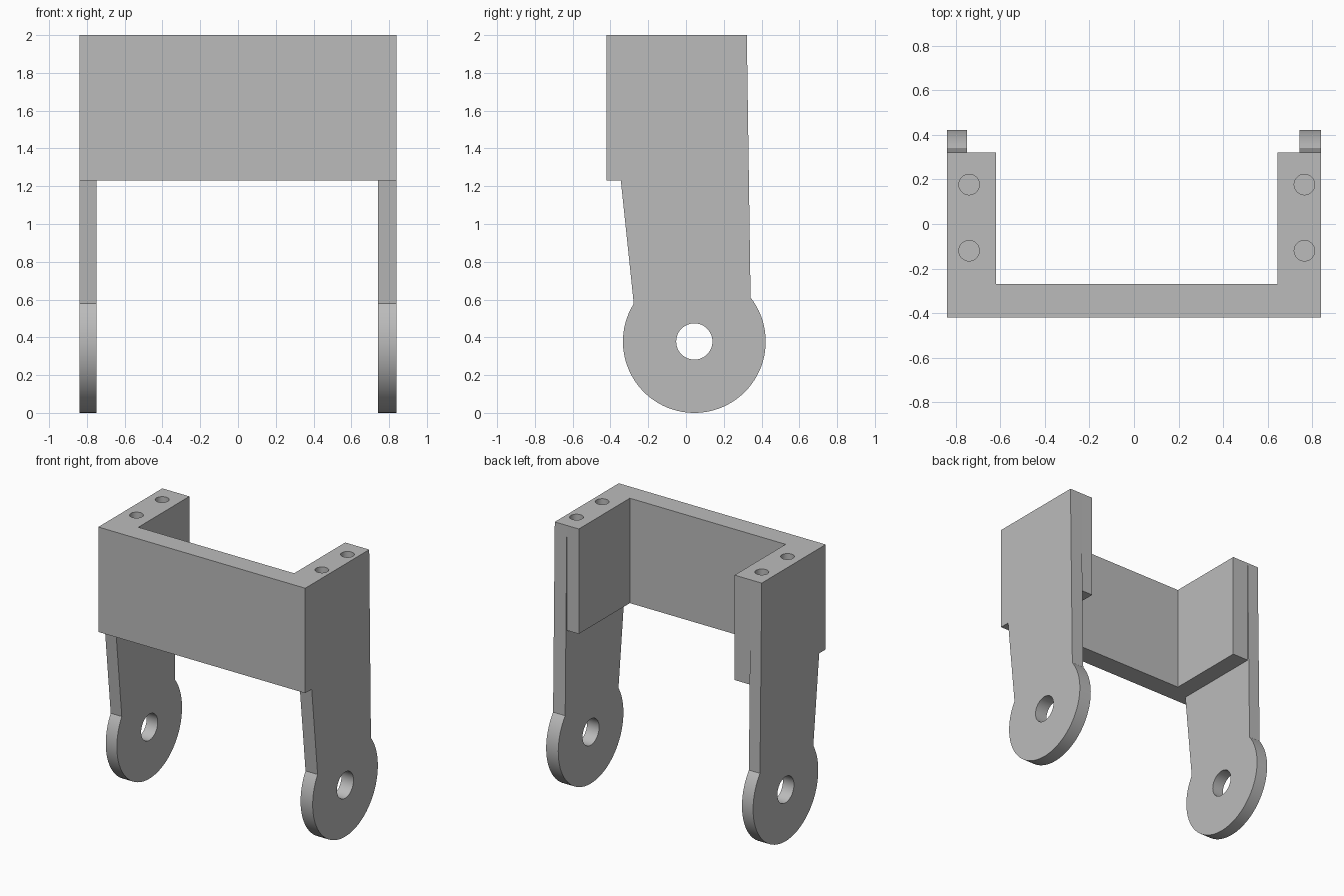
import bpy, bmesh, math
from mathutils import Matrix, Vector

if "Cube" in bpy.data.objects:
    bpy.data.objects.remove(bpy.data.objects["Cube"], do_unlink=True)

grey = bpy.data.materials.new("plain grey")
grey.use_nodes = True
colour = (0.5, 0.5, 0.5, 1)
grey.diffuse_color = colour
grey.node_tree.nodes["Principled BSDF"].inputs["Base Color"].default_value = colour


def add_object(name, bm):
    bmesh.ops.recalc_face_normals(bm, faces=bm.faces[:])
    mesh = bpy.data.meshes.new(name)
    bm.to_mesh(mesh)
    bm.free()
    mesh.materials.append(grey)
    ob = bpy.data.objects.new(name, mesh)
    bpy.context.collection.objects.link(ob)
    return ob


def prism(name, outline, offset):
    """Extrude a closed outline of 3D points along an offset."""
    bm = bmesh.new()
    face = bm.faces.new([bm.verts.new(p) for p in outline])
    new = bmesh.ops.extrude_face_region(bm, geom=[face])["geom"]
    verts = [v for v in new if isinstance(v, bmesh.types.BMVert)]
    bmesh.ops.translate(bm, verts=verts, vec=offset)
    return add_object(name, bm)


def drill(ob, centre, radius, depth, axis):
    """Cut a round hole, centred at a point, along an axis."""
    bm = bmesh.new()
    turn = Vector((0, 0, 1)).rotation_difference(Vector(axis)).to_matrix().to_4x4()
    bmesh.ops.create_cone(bm, cap_ends=True, segments=48, radius1=radius,
                          radius2=radius, depth=depth,
                          matrix=Matrix.Translation(centre) @ turn)
    cutter = add_object("hole_cutter", bm)
    cutter.hide_render = True
    mod = ob.modifiers.new("hole", 'BOOLEAN')
    mod.operation, mod.solver, mod.object = 'DIFFERENCE', 'EXACT', cutter
    bpy.context.view_layer.objects.active = ob
    bpy.ops.object.modifier_apply(modifier=mod.name)
    bpy.data.objects.remove(cutter, do_unlink=True)


def smooth(ob):
    bpy.ops.object.select_all(action='DESELECT')
    ob.select_set(True)
    bpy.context.view_layer.objects.active = ob
    bpy.ops.object.shade_smooth_by_angle(angle=math.radians(20))


TOP, BASE, SIDE, FRONT, BACK = 2.0, 1.23, 0.84, -0.42, 0.322

# U-shaped bracket
plan = [(-SIDE, FRONT), (SIDE, FRONT), (SIDE, BACK), (0.645, BACK),
        (0.645, -0.27), (-0.62, -0.27), (-0.62, BACK), (-SIDE, BACK)]
bracket = prism("bracket", [(x, y, BASE) for x, y in plan], (0, 0, TOP - BASE))

# Blind screw holes in the top
for x in (-0.74, 0.765):
    for y in (-0.12, 0.177):
        drill(bracket, (x, y, TOP), 0.046, 0.6, (0, 0, 1))
smooth(bracket)

# Arms: tapered plate ending in a round eye, with a thin strip up the back
eye_y, eye_z, eye_r = 0.044, 0.378, 0.378
start, end = math.radians(148), math.radians(398)
steps = 60
profile = [(0.342, 0.61), (BACK, TOP), (BACK, BASE), (-0.345, BASE)]
for i in range(steps + 1):
    a = start + (end - start) * i / steps
    profile.append((eye_y + eye_r * math.cos(a), eye_z + eye_r * math.sin(a)))
profile.pop(0)

for name, x, width in (("right_arm", -SIDE, 0.09), ("left_arm", 0.742, 0.098)):
    arm = prism(name, [(x, y, z) for y, z in profile], (width, 0, 0))
    drill(arm, (x + width / 2, eye_y, eye_z), 0.096, 0.4, (1, 0, 0))
    smooth(arm)
